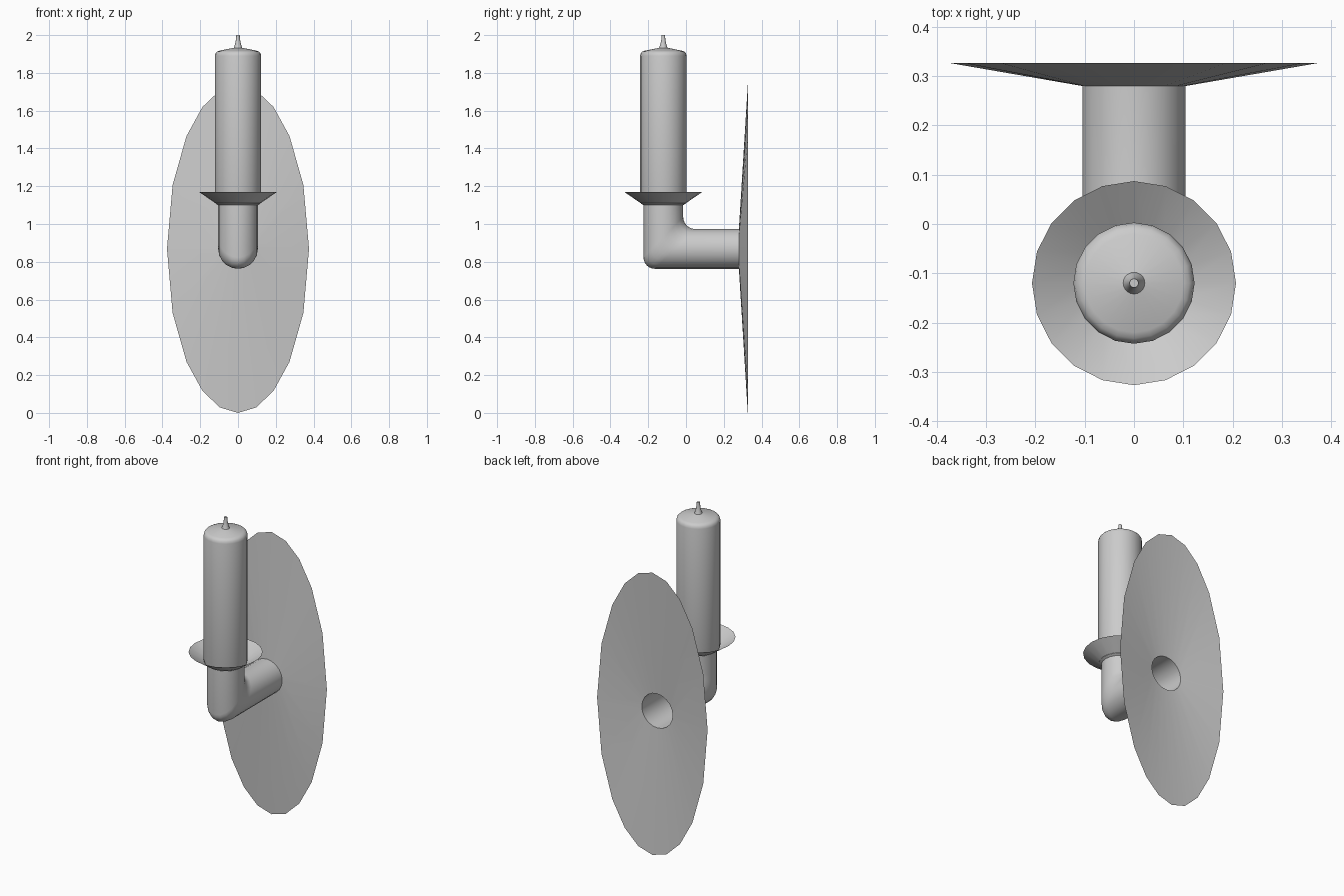
import bpy
from math import sin, cos, pi, radians
from mathutils import Vector

if "Cube" in bpy.data.objects:
    bpy.data.objects.remove(bpy.data.objects["Cube"])

N = 20          # sides of every round part
R = 0.105       # arm radius
CY = -0.12      # y of the candle axis
CZ = 0.868      # z of the wall arm axis


def loft(name, rings, cap_end=False, angle=40):
    """Skin a list of N-point rings, ends open unless capped."""
    verts = [p for ring in rings for p in ring]
    faces = []
    for k in range(len(rings) - 1):
        for i in range(N):
            j = (i + 1) % N
            faces.append((k * N + i, k * N + j, (k + 1) * N + j, (k + 1) * N + i))
    if cap_end:
        faces.append([(len(rings) - 1) * N + i for i in range(N)])
    mesh = bpy.data.meshes.new(name)
    mesh.from_pydata(verts, [], faces)
    obj = bpy.data.objects.new(name, mesh)
    bpy.context.collection.objects.link(obj)
    bpy.ops.object.select_all(action='DESELECT')
    bpy.context.view_layer.objects.active = obj
    obj.select_set(True)
    bpy.ops.object.shade_smooth_by_angle(angle=radians(angle))
    return obj


def flat_ring(r, z):
    return [(r * cos(2 * pi * i / N), CY + r * sin(2 * pi * i / N), z) for i in range(N)]


def span_ring(outer, inner):
    """Ring of width R in x, spanning two (y, z) points."""
    o, n = Vector((0, *outer)), Vector((0, *inner))
    mid, half = (o + n) / 2, (n - o) / 2
    return [mid + half * sin(2 * pi * i / N) + Vector((R * cos(2 * pi * i / N), 0, 0))
            for i in range(N)]


# Elbow arm: horizontal tube from the wall, tight bend, then up to the dish
fo, fi = 0.06, 0.065                      # outer and inner fillet radii
yo, zo = CY - R, CZ - R                   # outer corner
yi, zi = CY + R, CZ + R                   # inner corner
rings = [span_ring((0.28, zo), (0.28, zi))]
for k in range(7):
    t = pi / 2 * k / 6
    outer = (yo + fo - fo * sin(t), zo + fo - fo * cos(t))
    inner = (yi + fi - fi * sin(t), zi + fi - fi * cos(t))
    rings.append(span_ring(outer, inner))
rings.append(span_ring((yo, 1.10), (yi, 1.10)))
loft("arm", rings)

# Drip dish: thin open cone
loft("drip_dish", [flat_ring(R, 1.10), flat_ring(0.207, 1.17)])

# Candle with rounded shoulder, and its tapering wick
candle = [(0.105, 1.10), (0.119, 1.108), (0.123, 1.125), (0.123, 1.89), (0.120, 1.903),
          (0.112, 1.912), (0.10, 1.917), (0.022, 1.933)]
loft("candle", [flat_ring(r, z) for r, z in candle])
wick = [(0.022, 1.933), (0.016, 1.95), (0.011, 1.975), (0.009, 2.0)]
loft("wick", [flat_ring(r, z) for r, z in wick], cap_end=True)

# Wall plate: shallow oval cone around the arm's open end
quarter = [0, 23, 43.5, 60, 75.2]
angles = quarter + [180 - a for a in [90] + quarter[:0:-1]]
angles += [a + 180 for a in angles]
oval = [(0.376 * cos(radians(a)), 0.327, CZ + CZ * sin(radians(a))) for a in angles]
hole = [(R * cos(2 * pi * i / N), 0.28, CZ + R * sin(2 * pi * i / N)) for i in range(N)]
loft("wall_plate", [oval, hole])
